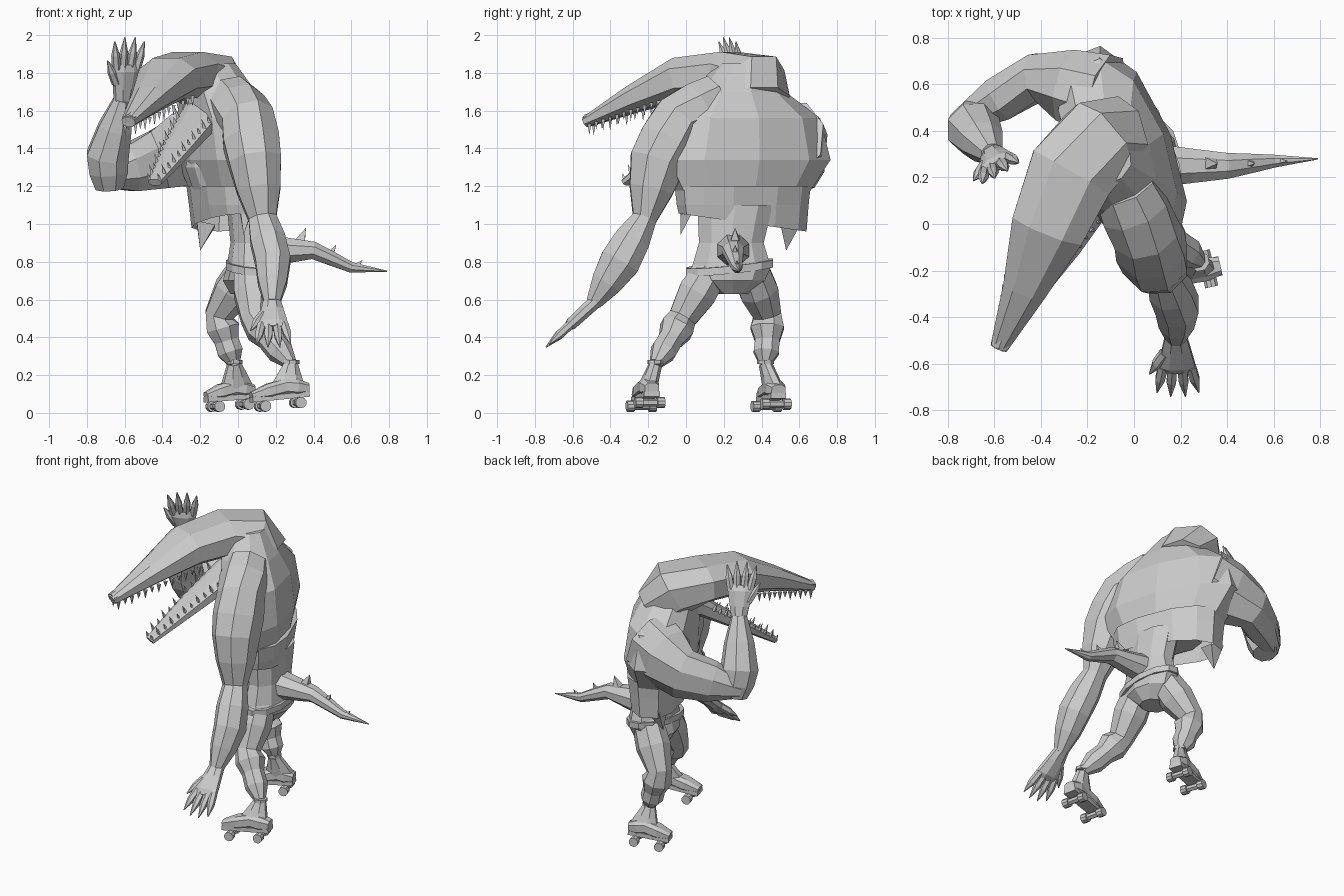
import bpy
from math import cos, sin, pi, copysign
from mathutils import Vector

UP = Vector((0, 0, 1))
FRONT = Vector((-1, 0, 0))
CHEST = Vector((-.9, -.35, 0))

cube = bpy.data.objects.get("Cube")
if cube:
    bpy.data.objects.remove(cube)

grey = bpy.data.materials.new("plain grey")
grey.use_nodes = True
colour = (.6, .6, .6, 1)
grey.diffuse_color = colour
grey.node_tree.nodes["Principled BSDF"].inputs["Base Color"].default_value = colour


def make(name, verts, faces):
    mesh = bpy.data.meshes.new(name)
    mesh.from_pydata([tuple(vert) for vert in verts], [], faces)
    mesh.materials.append(grey)
    obj = bpy.data.objects.new(name, mesh)
    bpy.context.collection.objects.link(obj)
    return obj


def limb(name, joints, bulge=0, up=UP, sides=8, axis=None, power=1, steps=2, closed=True):
    """Skin joints (point, half width, half height), swelling between them."""
    rings = []
    for (start, wide, high), (end, wide_end, high_end) in zip(joints, joints[1:]):
        for step in range(steps):
            part = step / steps
            swell = bulge * sin(pi * part)
            rings.append((start.lerp(end, part), wide + (wide_end - wide) * part + swell,
                          high + (high_end - high) * part + swell))
    rings.append(joints[-1])
    verts, faces = [], []
    last = len(rings) - 1
    for index, (centre, wide, high) in enumerate(rings):
        along = axis or rings[min(index + 1, last)][0] - rings[max(index - 1, 0)][0]
        across = along.cross(up).normalized()
        over = across.cross(along).normalized()
        for side in range(sides):
            angle = 2 * pi * (side + .5) / sides
            x, y = [copysign(abs(value) ** power, value) for value in (cos(angle), sin(angle))]
            verts.append(centre + across * x * wide + over * y * high)
    for index in range(last):
        for side in range(sides):
            a = index * sides + side
            b = index * sides + (side + 1) % sides
            faces.append((a, a + sides, b + sides, b))
    faces.append(tuple(range(sides)))
    if closed:
        faces.append(tuple(reversed(range(last * sides, len(verts)))))
    return make(name, verts, faces)


def joint(x, y, z, wide, high=None):
    return Vector((x, y, z)), wide, high or wide


def spikes(name, items):
    """Join pyramids given as (base, tip, radius) into one object."""
    verts, faces = [], []
    for base, tip, radius in items:
        across = (tip - base).orthogonal().normalized() * radius
        over = (tip - base).normalized().cross(across)
        first = len(verts)
        verts += [base + across, base + over, base - across, base - over, tip]
        faces += [(first + k, first + (k + 1) % 4, first + 4) for k in range(4)]
        faces.append(tuple(first + k for k in reversed(range(4))))
    make(name, verts, faces)


# Hunched upper body
limb("torso", [joint(-.03, .3, 1.15, .36, .17), joint(-.05, .31, 1.34, .48, .22),
               joint(-.07, .31, 1.56, .42, .21), joint(-.1, .28, 1.7, .25, .18),
               joint(-.13, .28, 1.85, .11, .12)],
     up=CHEST, sides=10, axis=UP, power=.9, steps=1)

# Torn vest with a slanting hem and hanging rags
vest = limb("vest", [joint(-.03, .3, 1.2, .37, .2), joint(-.03, .3, 1, .35, .17)],
            up=CHEST, sides=12, axis=UP, power=.8, closed=False)
for vert in vest.data.vertices[-12:]:
    vert.co.z += .05 - .14 * vert.co.y
spikes("vest_rags", [(Vector((-.17, .55, 1)), Vector((-.2, .53, .86)), .07),
                     (Vector((.04, 0, 1.06)), Vector((.03, -.03, .94)), .04)])

# Waist, shorts and belt
hips = joint(.07, .24, .77, .22, .13)
limb("waist", [joint(.06, .26, 1.1, .21, .12), joint(.07, .24, .9, .18, .11), hips],
     up=FRONT, sides=10, axis=UP)
limb("shorts", [hips, joint(.05, .25, .63, .08, .09)], bulge=.03, up=FRONT, sides=10, axis=UP)
limb("belt", [joint(.07, .23, .79, .24, .14), joint(.07, .23, .75, .24, .14)],
     up=FRONT, sides=12, axis=Vector((.1, -.1, 1)), steps=1)

# Neck, skull and long upper jaw
limb("upper_head", [joint(-.08, .38, 1.64, .17, .16), joint(-.15, .36, 1.75, .19, .17),
                    joint(-.27, .22, 1.79, .2, .13), joint(-.37, -.02, 1.77, .17, .12),
                    joint(-.47, -.28, 1.66, .1, .075), joint(-.58, -.53, 1.54, .04, .03)],
     power=.85, steps=1)
limb("nose", [joint(-.55, -.45, 1.57, .04, .02), joint(-.58, -.53, 1.55, .04, .03)],
     bulge=.01, sides=6)

# Lower jaw and throat
limb("lower_jaw", [joint(-.1, .32, 1.66, .15, .1), joint(-.18, .16, 1.58, .13, .06),
                   joint(-.31, -.07, 1.41, .1, .04), joint(-.44, -.32, 1.22, .04, .02)],
     power=.75, steps=1)
limb("throat", [joint(-.1, .3, 1.6, .13, .1), joint(-.16, .28, 1.3, .17, .11),
                joint(-.12, .28, 1.1, .16, .08)], up=CHEST, axis=UP)


def jaw_teeth(name, back, front, gape, gape_end, direction, count):
    back, front = Vector(back), Vector(front)
    across = (front - back).cross(UP).normalized()
    items = []
    for index in range(count):
        part = index / (count - 1)
        for side in (-1, 1):
            root = back.lerp(front, part) + across * side * (gape + (gape_end - gape) * part)
            items.append((root, root + direction * (.06 - .02 * (index % 2)), .014))
    spikes(name, items)


jaw_teeth("upper_teeth", (-.37, -.02, 1.68), (-.57, -.5, 1.53), .14, .03, -UP, 13)
jaw_teeth("lower_teeth", (-.22, .1, 1.56), (-.44, -.31, 1.23), .11, .03, UP - Vector((.3, .3, 0)), 12)


def hand(name, wrist, end, spread):
    """Broad palm, four clawed fingers and a thumb."""
    reach = end - wrist
    thick = spread.cross(reach).normalized()
    limb(name + "_palm", [(wrist - reach * .1, .045, .04), (wrist + reach * .45, .085, .035),
                          (wrist + reach * .55, .07, .02)], up=thick)

    def finger(part, root, tip_part, tip, radius):
        start = wrist + reach * part + spread * root
        stop = wrist + reach * tip_part + spread * tip
        limb(name + "_finger", [(start, radius, radius), (stop, .003, .003)],
             bulge=.01, up=thick, sides=6)

    for place in (-1, -.35, .35, 1):
        finger(.47, place * .06, 1 - .1 * abs(place), place * .09, .024)
    finger(.25, .05, .6, .12, .026)


# Hanging arm with its shoulder
wrist = joint(.18, -.49, .58, .045)
limb("lowered_arm", [joint(-.04, .16, 1.66, .14), joint(.05, -.04, 1.55, .15),
                     joint(.09, -.15, 1.33, .16, .15), joint(.13, -.22, 1.03, .07, .08),
                     joint(.185, -.35, .8, .115, .1), wrist], bulge=.01, up=FRONT)
hand("lowered_hand", wrist[0], Vector((.19, -.75, .34)), FRONT)

# Raised arm
wrist = joint(-.61, .3, 1.66, .05)
limb("raised_upper_arm", [joint(-.12, .55, 1.45, .19, .22), joint(-.42, .63, 1.34, .11, .17),
                          joint(-.73, .45, 1.25, .06)], bulge=.02)
limb("raised_forearm", [joint(-.68, .45, 1.19, .08), joint(-.69, .41, 1.36, .12), wrist],
     bulge=.01, up=FRONT)
hand("raised_hand", wrist[0], Vector((-.57, .21, 2)), Vector((-.87, -.5, 0)))

# Legs, from hip through knee to ankle
left_ankle = joint(.28, -.16, .26, .035)
right_ankle = joint(-.02, .42, .26, .035)
limb("left_leg", [joint(.07, .14, .77, .1), joint(.09, -.02, .5, .08),
                  joint(.17, -.08, .39, .07), left_ankle], bulge=.02, up=FRONT)
limb("right_leg", [joint(.05, .34, .77, .1), joint(-.1, .43, .52, .08),
                   joint(-.06, .43, .38, .07), right_ankle], bulge=.02, up=FRONT)


def skate(name, heel, toe, ankle):
    """Boot with shaft and cuff, sole plate and four wheels."""
    forward = (toe - heel).normalized()
    across = forward.cross(UP)

    def at(part, height):
        return heel.lerp(toe, part) + UP * height

    limb(name + "_boot", [(at(0, .1), .04, .03), (at(.4, .12), .05, .045), (at(1, .09), .04, .02)],
         bulge=.01, power=.7)
    limb(name + "_shaft", [(at(.35, .11), .05, .1), (ankle, .035, .04)], up=forward)
    limb(name + "_cuff", [(ankle, .045, .045), (ankle + UP * .02, .045, .045)], up=forward, steps=1)
    limb(name + "_plate", [(at(0, .07), .06, .02), (at(1, .07), .06, .02)], sides=4, steps=1)
    for part in (.18, .8):
        hub = at(part, .03)
        limb(name + "_axle", [(hub - across * .05, .02, .02), (hub + across * .05, .02, .02)],
             sides=6, steps=1)
        for side in (-1, 1):
            inner, outer = [(hub + across * side * offset, .03, .03) for offset in (.04, .08)]
            limb(name + "_wheel", [inner, outer], sides=10, steps=1)


skate("left_skate", Vector((.37, -.18, .03)), Vector((.07, -.25, 0)), left_ankle[0])
skate("right_skate", Vector((.08, .49, .02)), Vector((-.17, .41, 0)), right_ankle[0])

# Tail with back spikes
limb("tail", [joint(.1, .25, .86, .1), joint(.4, .25, .86, .06, .05),
              joint(.6, .27, .77, .03), joint(.79, .28, .75, .003)])
spikes("tail_spikes", [(base, base + Vector((.03, 0, length)), length / 2) for base, length in
                       ((Vector((.33, .26, .91)), .07), (Vector((.49, .26, .84)), .05),
                        (Vector((.63, .27, .78)), .03))])
